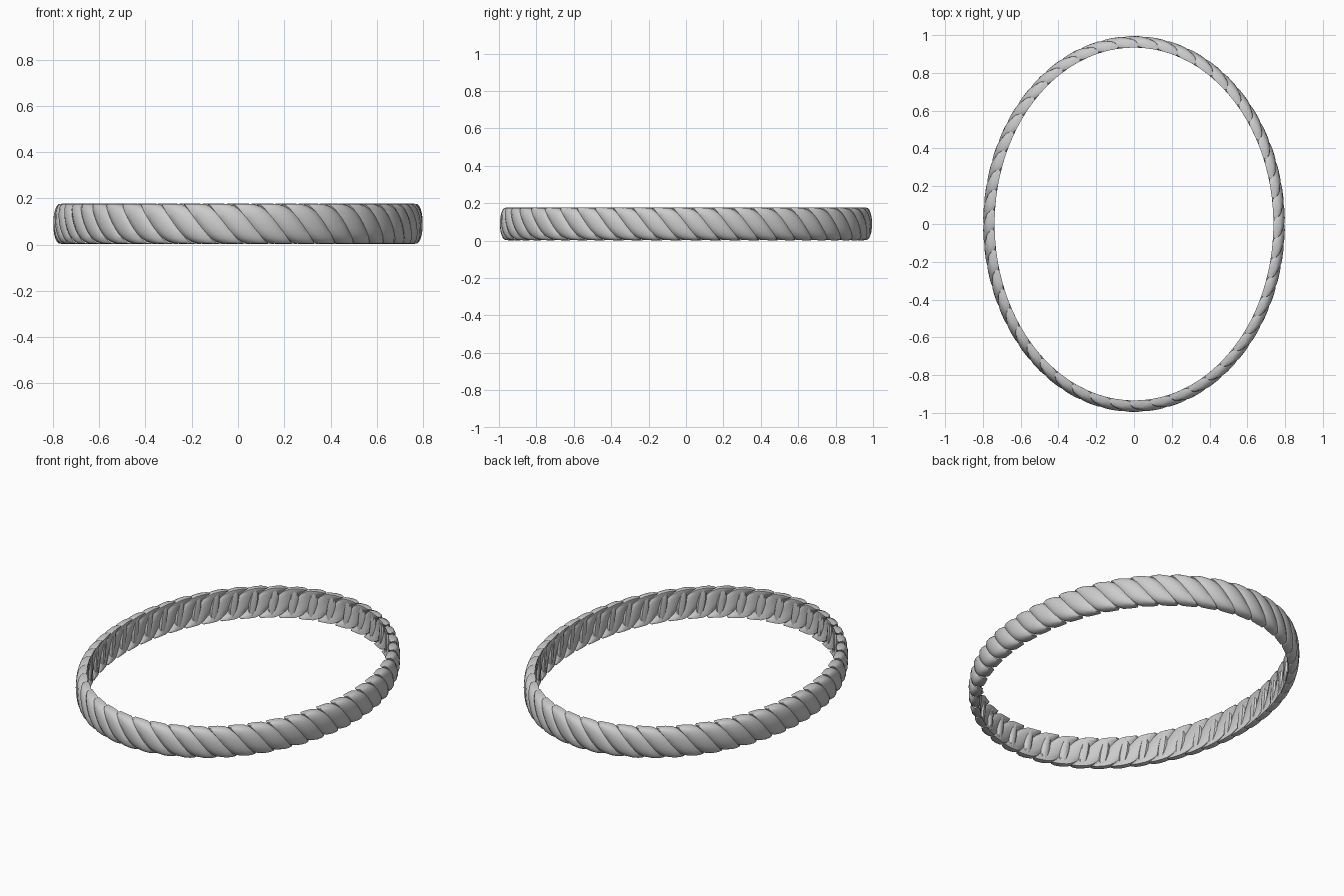
import bpy, bmesh, math
from mathutils import Vector

if "Cube" in bpy.data.objects:
    bpy.data.objects.remove(bpy.data.objects["Cube"])

A, B = 0.742, 0.938     # inner ellipse half axes
COUNT = 50              # rope strands around the ring
MID, HALF = 0.09, 0.088 # centre height and half height

# arc length table of the inner ellipse
N = 2000
angles = [-math.pi / 2 + 2 * math.pi * i / N for i in range(N + 1)]
lengths = [0.0]
for p, q in zip(angles, angles[1:]):
    lengths.append(lengths[-1] + math.hypot(A * (math.cos(q) - math.cos(p)),
                                            B * (math.sin(q) - math.sin(p))))
TOTAL = lengths[-1]
lookup, j = [], 0
for i in range(N):
    while lengths[j + 1] < TOTAL * i / N:
        j += 1
    lookup.append(angles[j] + (angles[1] - angles[0]) *
                  (TOTAL * i / N - lengths[j]) / (lengths[j + 1] - lengths[j]))


def place(s, r, z):
    """Point at arc length s, distance r outside the ellipse, height z."""
    f = (s / TOTAL) % 1.0 * N
    i = int(f) % N
    t = lookup[i] + (f - int(f)) * 2 * math.pi / N
    n = Vector((math.cos(t) / A, math.sin(t) / B, 0)).normalized()
    return Vector((A * math.cos(t), B * math.sin(t), z)) + n * r


def loft(bm, rings):
    loops = [[bm.verts.new(p) for p in ring] for ring in rings]
    k = len(loops[0])
    for a, b in zip(loops, loops[1:]):
        for i in range(k):
            bm.faces.new((a[i], a[(i + 1) % k], b[(i + 1) % k], b[i]))
    bm.faces.new(loops[0][::-1])
    bm.faces.new(loops[-1])


def finish(bm, name):
    bmesh.ops.recalc_face_normals(bm, faces=bm.faces)
    me = bpy.data.meshes.new(name)
    bm.to_mesh(me)
    bm.free()
    ob = bpy.data.objects.new(name, me)
    bpy.context.collection.objects.link(ob)
    bpy.context.view_layer.objects.active = ob
    ob.select_set(True)
    bpy.ops.object.shade_smooth_by_angle(angle=math.radians(40))
    ob.select_set(False)


# slanted strands wrapping over the outside of the ring
bm = bmesh.new()
step = TOTAL / COUNT
for c in range(COUNT):
    rings = []
    for i in range(13):
        t = -1 + i / 6
        phi = t * math.pi / 2
        z = MID - HALF * math.sin(phi)
        depth = 0.014 + 0.044 * math.cos(phi) ** 0.6 if abs(t) < 1 else 0.014
        width = 0.022 + 0.046 * math.sqrt(max(0, 1 - t * t))
        ring = []
        for k in range(10):
            a = 2 * math.pi * k / 10
            r = depth - 0.026 + 0.026 * math.sin(a)
            ring.append(place(c * step + 0.1 * t + width * math.cos(a),
                              max(r, -0.004), z))
        rings.append(ring)
    loft(bm, rings)
finish(bm, "rope_strands")

# upright strand tails tucked along the inside
bm = bmesh.new()
for c in range(COUNT):
    rings = []
    for i in range(7):
        t = -1 + i / 3
        w = 0.008 + 0.016 * math.sqrt(1 - t * t)
        rings.append([place((c + 0.5) * step + 0.012 * t + w * math.cos(a),
                            0.010 + 0.014 * math.sin(a), MID - 0.078 * t)
                      for a in (2 * math.pi * k / 8 for k in range(8))])
    loft(bm, rings)
finish(bm, "inner_tails")
